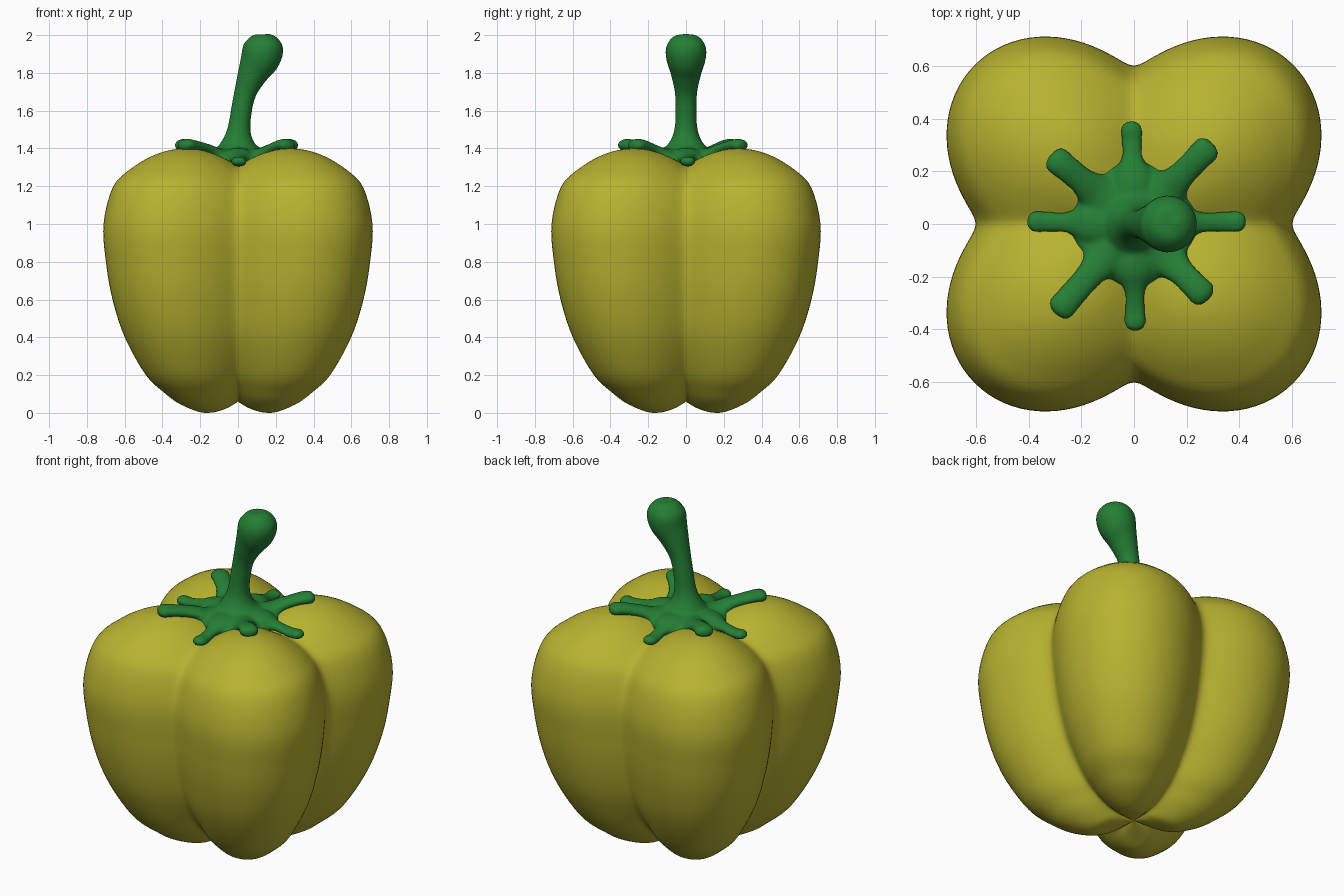
import bpy, bmesh, math
from mathutils import Vector

if "Cube" in bpy.data.objects:
    bpy.data.objects.remove(bpy.data.objects["Cube"])


def material(name, color):
    m = bpy.data.materials.new(name)
    m.diffuse_color = (*color, 1)
    m.use_nodes = True
    m.node_tree.nodes["Principled BSDF"].inputs["Base Color"].default_value = m.diffuse_color
    return m


def make_object(name, bm, mat):
    bmesh.ops.recalc_face_normals(bm, faces=bm.faces)
    for f in bm.faces:
        f.smooth = True
    me = bpy.data.meshes.new(name)
    bm.to_mesh(me)
    bm.free()
    me.materials.append(mat)
    ob = bpy.data.objects.new(name, me)
    bpy.context.collection.objects.link(ob)
    return ob


def spline(pts, steps):
    """Catmull-Rom resampling of a list of tuples."""
    p = [Vector(q) for q in pts]
    p = [2 * p[0] - p[1]] + p + [2 * p[-1] - p[-2]]
    out = []
    for i in range(1, len(p) - 2):
        a, b, c, d = p[i - 1:i + 3]
        for k in range(steps):
            t = k / steps
            out.append(0.5 * (2 * b + (c - a) * t + (2 * a - 5 * b + 4 * c - d) * t * t
                              + (3 * b - a - 3 * c + d) * t ** 3))
    return out + [p[-2]]


def bridge(bm, rings):
    n = len(rings[0])
    for a, b in zip(rings, rings[1:]):
        for i in range(n):
            j = (i + 1) % n
            bm.faces.new((a[i], a[j], b[j], b[i]))


def tube(bm, path, flat=1.0, steps=5, n=20):
    """Closed tube through (x, y, z, radius) points with rounded ends."""
    pts = spline(path, steps)
    rings = []
    for i, p in enumerate(pts):
        t = (pts[min(i + 1, len(pts) - 1)] - pts[max(i - 1, 0)]).to_3d().normalized()
        side = t.cross(Vector((0, 0, 1)) if abs(t.z) < 0.7 else Vector((0, 1, 0))).normalized()
        up = side.cross(t)
        rings.append([bm.verts.new(p.to_3d() + max(p[3], 0.004) * (
            side * math.cos(k * math.tau / n) + up * flat * math.sin(k * math.tau / n)))
            for k in range(n)])
    bridge(bm, rings)
    bm.faces.new(rings[0])
    bm.faces.new(rings[-1])


yellow = material("yellow_skin", (0.48, 0.45, 0.03))
green = material("green_stem", (0.018, 0.21, 0.035))

# Pepper body: blend a crease profile and a lobe profile around the axis
lobe = [(0, .06), (.12, .025), (.24, 0), (.38, .04), (.48, .1), (.60, .2), (.725, .4), (.80, .6),
        (.84, .8), (.855, 1.0), (.80, 1.2), (.69, 1.3), (.54, 1.375), (.38, 1.40), (.2, 1.365), (0, 1.3)]
crease = [(0, .06), (.06, .06), (.12, .065), (.2, .085), (.28, .13), (.37, .21), (.49, .4), (.555, .6),
          (.59, .8), (.60, 1.0), (.55, 1.17), (.47, 1.25), (.37, 1.295), (.26, 1.31), (.13, 1.305), (0, 1.3)]
L, C = spline(lobe, 5), spline(crease, 5)
N = 160
bm = bmesh.new()
rings = []
for l, c in zip(L[1:-1], C[1:-1]):
    ring = []
    for k in range(N):
        a = k * math.tau / N
        s = math.sin(2 * a)
        t = max(0, (math.sqrt(s * s + .006) - .0775) / .9255) ** 1.1
        r, z = c.lerp(l, t)
        ring.append(bm.verts.new((r * math.cos(a), r * math.sin(a), z)))
    rings.append(ring)
bridge(bm, rings)
for ring, z in ((rings[0], .06), (rings[-1], 1.3)):
    tip = bm.verts.new((0, 0, z))
    for i in range(N):
        bm.faces.new((ring[i], ring[(i + 1) % N], tip))
make_object("pepper_body", bm, yellow)

# Stem with flared base
bm = bmesh.new()
tube(bm, [(0, 0, 1.29, .20), (0, 0, 1.33, .235), (0, 0, 1.365, .215), (0, 0, 1.385, .14),
          (0, 0, 1.43, .09), (.005, 0, 1.5, .062), (.018, 0, 1.6, .056), (.04, 0, 1.7, .06),
          (.08, 0, 1.8, .082), (.115, 0, 1.87, .104), (.135, 0, 1.93, .107),
          (.142, 0, 1.975, .085), (.145, 0, 2.0, .05), (.145, 0, 2.005, .0)], n=32)

# Eight calyx leaves: four lie in the creases, four ride up onto the lobes
tips = [(.43, .01), (.30, .31), (-.01, .395), (-.32, .265),
        (-.41, .01), (-.30, -.345), (.005, -.41), (.285, -.29)]
for i, (x, y) in enumerate(tips):
    d = Vector((x, y)).normalized()
    end = Vector((x, y)).length
    z1, z2 = ((1.345, 1.33), (1.39, 1.415))[i % 2]
    w = (.042, .054)[i % 2]
    path = [(.05, 1.34, .10), (.17, 1.35, .085), (.25, z1, w), (end - .08, z2, w - .002),
            (end - .035, z2 + .002, w), (end - .01, z2, w * .7), (end, z2, 0)]
    tube(bm, [(d.x * r, d.y * r, z, q) for r, z, q in path], flat=.62)
stem = make_object("stem_and_calyx", bm, green)

# Fuse stem and leaves into one soft form
rm = stem.modifiers.new("fuse", "REMESH")
rm.mode = "VOXEL"
rm.voxel_size = .009
rm.use_smooth_shade = True
sm = stem.modifiers.new("soften", "SMOOTH")
sm.factor = .5
sm.iterations = 10
